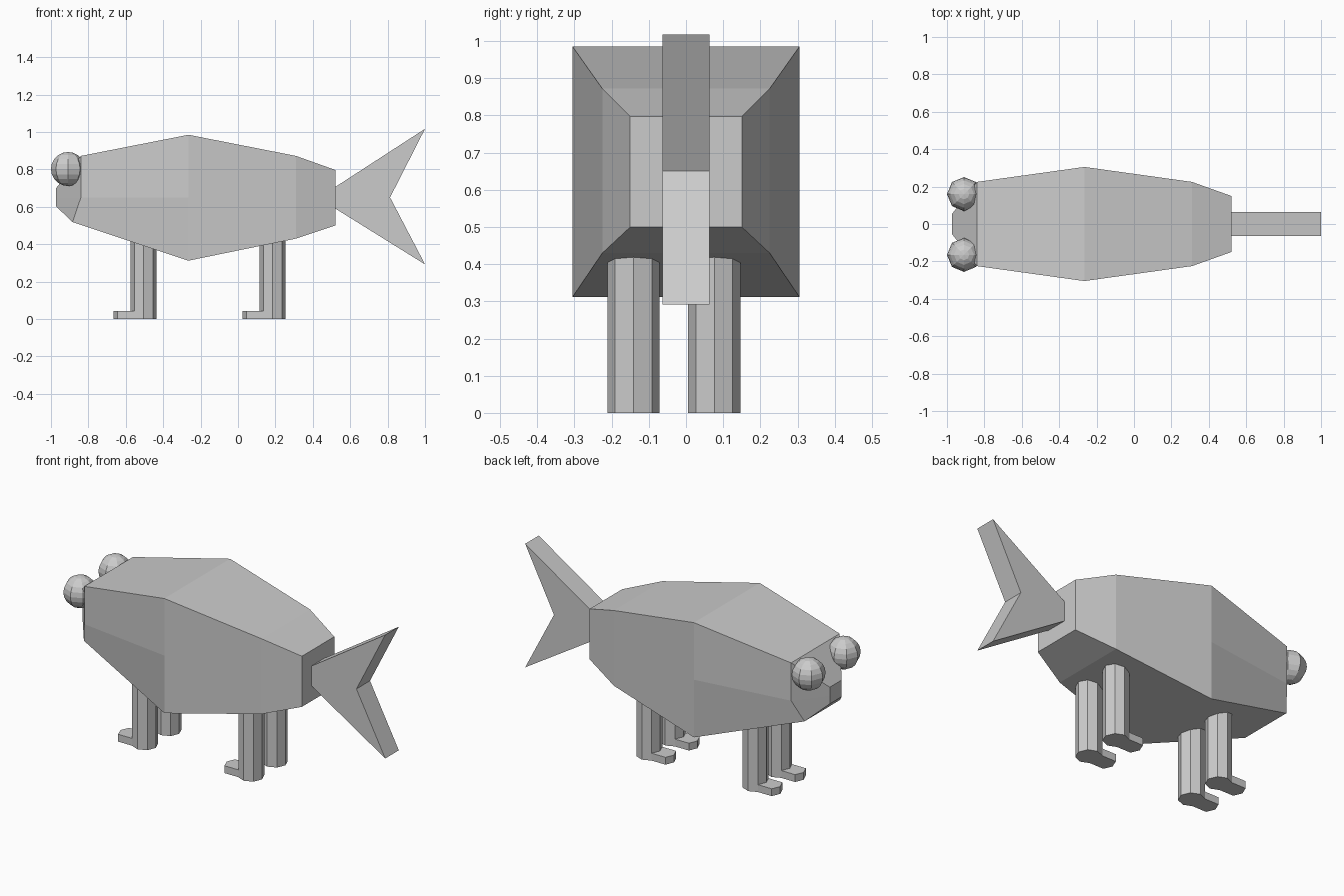
import bpy, bmesh
from math import cos, sin, pi

if "Cube" in bpy.data.objects:
    bpy.data.objects.remove(bpy.data.objects["Cube"])


def finish(name, bm):
    bmesh.ops.recalc_face_normals(bm, faces=bm.faces)
    me = bpy.data.meshes.new(name)
    bm.to_mesh(me)
    bm.free()
    ob = bpy.data.objects.new(name, me)
    bpy.context.collection.objects.link(ob)
    return ob


def loft(name, rings):
    """Skin a list of equal-length rings and cap both ends."""
    bm = bmesh.new()
    vs = [[bm.verts.new(p) for p in r] for r in rings]
    n = len(vs[0])
    for a, b in zip(vs, vs[1:]):
        for i in range(n):
            j = (i + 1) % n
            bm.faces.new((a[i], a[j], b[j], b[i]))
    bm.faces.new(vs[0])
    bm.faces.new(vs[-1])
    return finish(name, bm)


# Body: half sections (top, middle, bottom) mirrored across y
sections = [
    [(0.52, 0.15, 0.797), (0.52, 0.15, 0.65), (0.52, 0.15, 0.50)],
    [(0.31, 0.225, 0.872), (0.31, 0.225, 0.65), (0.31, 0.225, 0.43)],
    [(-0.265, 0.305, 0.985), (-0.265, 0.305, 0.65), (-0.265, 0.305, 0.312)],
    [(-0.84, 0.225, 0.872), (-0.84, 0.225, 0.65), (-0.885, 0.165, 0.518)],
    [(-0.972, 0.055, 0.70), (-0.972, 0.055, 0.65), (-0.972, 0.055, 0.602)],
]
loft("body", [s + [(x, -y, z) for x, y, z in reversed(s)] for s in sections])

# Forked tail: flat profile with thickness
tail = [(0.50, 0.693), (1.0, 1.017), (0.813, 0.65), (1.0, 0.292), (0.50, 0.603)]
loft("tail_fin", [[(x, y, z) for x, z in tail] for y in (-0.063, 0.063)])

# Eyes
for side, y in (("left", 0.16), ("right", -0.165)):
    bm = bmesh.new()
    bmesh.ops.create_uvsphere(bm, u_segments=8, v_segments=10, radius=0.091)
    bmesh.ops.translate(bm, verts=bm.verts, vec=(-0.909, y, 0.802))
    finish(side + "_eye", bm)

# Legs: eight-sided columns, each with a toe pushed forward from the lower front
R, C = 0.07, 0.07 * cos(pi / 4)
for end, x in (("front", -0.505), ("rear", 0.185)):
    for side, y in (("left", 0.076), ("right", -0.141)):
        ring = [(x + R * cos(i * pi / 4), y + R * sin(i * pi / 4)) for i in range(8)]
        loft(f"{end}_{side}_leg", [[(*p, z) for p in ring] for z in (0, 0.5)])
        toe = [(x - C, y + C), (x - C - 0.09, y + C), (x - R - 0.09, y),
               (x - C - 0.09, y - C), (x - C, y - C), (x - R, y)]
        loft(f"{end}_{side}_toe", [[(*p, z) for p in toe] for z in (0, 0.043)])
